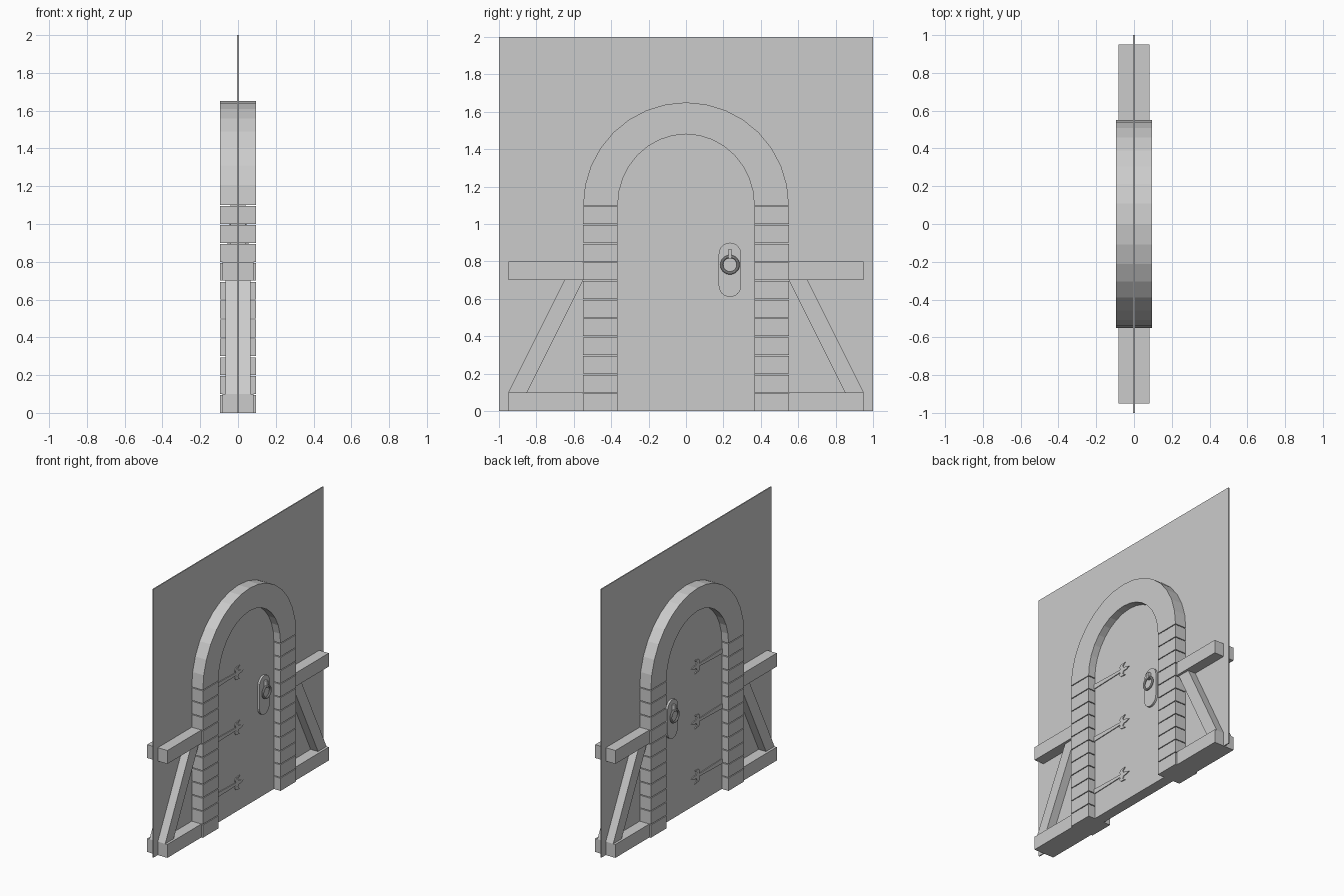
import bpy, bmesh
from math import sin, cos, pi

if "Cube" in bpy.data.objects:
    bpy.data.objects.remove(bpy.data.objects["Cube"])

W_IN, W_OUT, SPRING = 0.365, 0.55, 1.1   # opening half width, outer half width, arch spring height
SEG = 16


def prisms(name, parts):
    """One object from prisms: each part is (list of (y, z) points, x0, x1)."""
    bm = bmesh.new()
    for pts, x0, x1 in parts:
        a = [bm.verts.new((x0, y, z)) for y, z in pts]
        b = [bm.verts.new((x1, y, z)) for y, z in pts]
        bm.faces.new(a)
        bm.faces.new(b[::-1])
        n = len(pts)
        for i in range(n):
            bm.faces.new((a[i], b[i], b[(i + 1) % n], a[(i + 1) % n]))
    bmesh.ops.recalc_face_normals(bm, faces=bm.faces)
    me = bpy.data.meshes.new(name)
    bm.to_mesh(me)
    bm.free()
    ob = bpy.data.objects.new(name, me)
    bpy.context.collection.objects.link(ob)
    return ob


def rect(y0, y1, z0, z1):
    return [(y0, z0), (y1, z0), (y1, z1), (y0, z1)]


def arc(ry, rz, i):
    t = pi * i / SEG
    return (ry * cos(t), SPRING + rz * sin(t))


# Thin wall panel
prisms("wall", [(rect(-1, 1, 0, 2), -0.004, 0.004)])

# Arched door slab
door = [(-W_IN, 0), (W_IN, 0)] + [arc(W_IN, 0.38, i) for i in range(SEG + 1)]
prisms("door", [(door, -0.04, 0.04)])

# Stone arch made of wedge blocks
prisms("arch_stones", [
    ([arc(W_IN, 0.38, i), arc(W_OUT, 0.55, i), arc(W_OUT, 0.55, i + 1), arc(W_IN, 0.38, i + 1)],
     -0.095, 0.095) for i in range(SEG)])

for s, side in ((-1, "left"), (1, "right")):
    # Stacked jamb stones with narrow joints
    prisms("jamb_stones_" + side, [
        (rect(s * W_IN, s * W_OUT, 0.1 * i, 0.1 * i + 0.094), -0.095, 0.095) for i in range(11)])
    # Timber side frame: sill, rail and slanted brace
    prisms("sill_beam_" + side, [(rect(s * 0.55, s * 0.95, 0, 0.1), -0.083, 0.083)])
    prisms("rail_beam_" + side, [(rect(s * 0.55, s * 0.95, 0.7, 0.8), -0.083, 0.083)])
    prisms("brace_" + side, [([(s * 0.85, 0.1), (s * 0.95, 0.1), (s * 0.65, 0.7), (s * 0.55, 0.7)],
                              -0.065, 0.065)])

# Strap hinges with three-pointed tips (upper half outline, mirrored in z)
half = [(-0.365, 0.018), (-0.09, 0.01), (-0.10, 0.03), (-0.085, 0.045), (-0.04, 0.05),
        (-0.065, 0.03), (-0.055, 0.012), (-0.03, 0.012)]
strap = half + [(0.0, 0.0)] + [(y, -z) for y, z in reversed(half)]
hinges = []
for zc in (0.21, 0.62, 1.03):
    for s in (-1, 1):
        hinges.append(([(y, z + zc) for y, z in strap], s * 0.04, s * 0.046))
prisms("strap_hinges", hinges)

# Handle plate, staple and ring on both faces
HY = 0.235
plate = [(HY + 0.06 * cos(pi * i / 12), 0.84 + 0.06 * sin(pi * i / 12)) for i in range(13)]
plate += [(HY - 0.06 * cos(pi * i / 12), 0.67 - 0.06 * sin(pi * i / 12)) for i in range(13)]
for s, side in ((-1, "back"), (1, "front")):
    prisms("handle_plate_" + side, [(plate, s * 0.04, s * 0.055)])
    prisms("ring_staple_" + side, [(rect(HY - 0.008, HY + 0.008, 0.815, 0.865), s * 0.055, s * 0.08)])
    bpy.ops.mesh.primitive_torus_add(major_radius=0.044, minor_radius=0.008, major_segments=32,
                                     minor_segments=10, location=(s * 0.072, HY, 0.782),
                                     rotation=(0, pi / 2, 0))
    bpy.context.object.name = "handle_ring_" + side
    bpy.ops.object.shade_smooth_by_angle()
